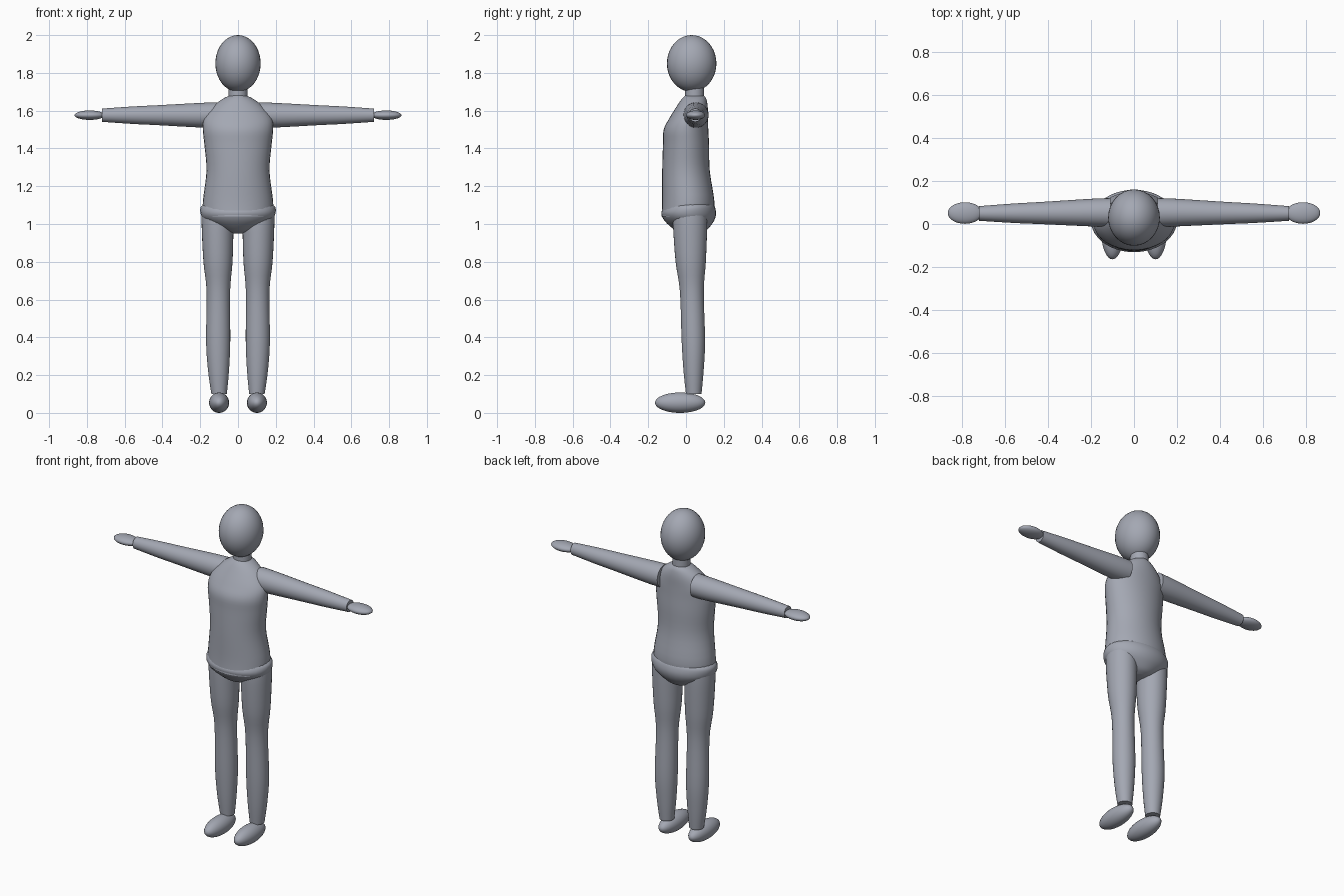
import bpy, bmesh, math
from mathutils import Vector

cube = bpy.data.objects.get("Cube")
if cube:
    bpy.data.objects.remove(cube, do_unlink=True)

grey = bpy.data.materials.new("blue_grey")
grey.use_nodes = True
grey.diffuse_color = (0.37, 0.39, 0.45, 1)
grey.node_tree.nodes["Principled BSDF"].inputs["Base Color"].default_value = (0.37, 0.39, 0.45, 1)


def finish(name, bm):
    """Turn a bmesh into a smooth shaded object."""
    bmesh.ops.recalc_face_normals(bm, faces=bm.faces)
    mesh = bpy.data.meshes.new(name)
    bm.to_mesh(mesh)
    bm.free()
    mesh.materials.append(grey)
    obj = bpy.data.objects.new(name, mesh)
    bpy.context.collection.objects.link(obj)
    bpy.ops.object.select_all(action='DESELECT')
    obj.select_set(True)
    bpy.context.view_layer.objects.active = obj
    bpy.ops.object.shade_smooth_by_angle(angle=math.radians(40))


def spline(rings, steps=4):
    """Refine a list of rings with a Catmull-Rom curve."""
    r = [Vector(v) for v in rings]
    out = []
    for i in range(len(r) - 1):
        a, b, c, d = r[max(i - 1, 0)], r[i], r[i + 1], r[min(i + 2, len(r) - 1)]
        for k in range(steps):
            t = k / steps
            out.append(0.5 * (2 * b + (c - a) * t + (2 * a - 5 * b + 4 * c - d) * t ** 2
                              + (3 * b - a - 3 * c + d) * t ** 3))
    return out + [r[-1]]


def loft(name, rings, axis='z', side=1, sides=32):
    """Skin ellipses: (position, centre u, centre v, radius u, radius v)."""
    bm = bmesh.new()
    loops = []
    for p, cu, cv, ru, rv in spline(rings):
        loop = []
        for i in range(sides):
            a = math.tau * i / sides
            u, v = cu + ru * math.cos(a), cv + rv * math.sin(a)
            co = (side * u, v, p) if axis == 'z' else (side * p, u, v)
            loop.append(bm.verts.new(co))
        loops.append(loop)
    for lo, hi in zip(loops, loops[1:]):
        for i in range(sides):
            j = (i + 1) % sides
            bm.faces.new((lo[i], lo[j], hi[j], hi[i]))
    bm.faces.new(loops[0])
    bm.faces.new(loops[-1])
    finish(name, bm)


def ellipsoid(name, centre, radii):
    bm = bmesh.new()
    bmesh.ops.create_uvsphere(bm, u_segments=32, v_segments=20, radius=1)
    bmesh.ops.scale(bm, vec=radii, verts=bm.verts)
    bmesh.ops.translate(bm, vec=centre, verts=bm.verts)
    finish(name, bm)


# Head and neck
ellipsoid("head", (0, 0.03, 1.85), (0.12, 0.131, 0.15))
loft("neck", [(1.62, 0, 0.045, 0.05, 0.05), (1.75, 0, 0.045, 0.05, 0.05)])

# Torso with sloping shoulders
loft("torso", [
    (1.04, 0, 0.005, 0.185, 0.135),
    (1.12, 0, 0.012, 0.186, 0.138),
    (1.28, 0, 0.0, 0.167, 0.126),
    (1.42, 0, 0.0, 0.178, 0.122),
    (1.50, 0, 0.0, 0.186, 0.118),
    (1.56, 0, 0.014, 0.18, 0.102),
    (1.62, 0, 0.032, 0.135, 0.083),
    (1.66, 0, 0.042, 0.085, 0.066),
    (1.68, 0, 0.045, 0.045, 0.05)])

# Pelvis, tapering under the hem
loft("pelvis", [
    (0.95, 0, 0.03, 0.03, 0.04),
    (0.965, 0, 0.026, 0.085, 0.08),
    (1.0, 0, 0.02, 0.15, 0.118),
    (1.03, 0, 0.016, 0.186, 0.138),
    (1.06, 0, 0.014, 0.199, 0.145),
    (1.09, 0, 0.018, 0.197, 0.135),
    (1.11, 0, 0.02, 0.175, 0.122)])

# Limbs
for label, side in (("left", 1), ("right", -1)):
    loft(label + "_leg", [
        (0.10, 0.10, 0.041, 0.041, 0.041),
        (0.22, 0.103, 0.04, 0.055, 0.053),
        (0.38, 0.105, 0.039, 0.064, 0.062),
        (0.64, 0.104, 0.031, 0.062, 0.063),
        (0.80, 0.106, 0.025, 0.077, 0.08),
        (0.98, 0.108, 0.022, 0.084, 0.09),
        (1.06, 0.108, 0.022, 0.084, 0.09)], side=side)
    ellipsoid(label + "_foot", (side * 0.1, -0.031, 0.054), (0.053, 0.133, 0.054))
    loft(label + "_arm", [
        (0.11, 0.053, 1.577, 0.067, 0.067),
        (0.20, 0.053, 1.576, 0.064, 0.065),
        (0.42, 0.051, 1.576, 0.052, 0.053),
        (0.56, 0.05, 1.576, 0.045, 0.046),
        (0.72, 0.049, 1.576, 0.034, 0.035)], axis='x', side=side)
    ellipsoid(label + "_hand", (side * 0.785, 0.051, 1.576), (0.08, 0.05, 0.025))
